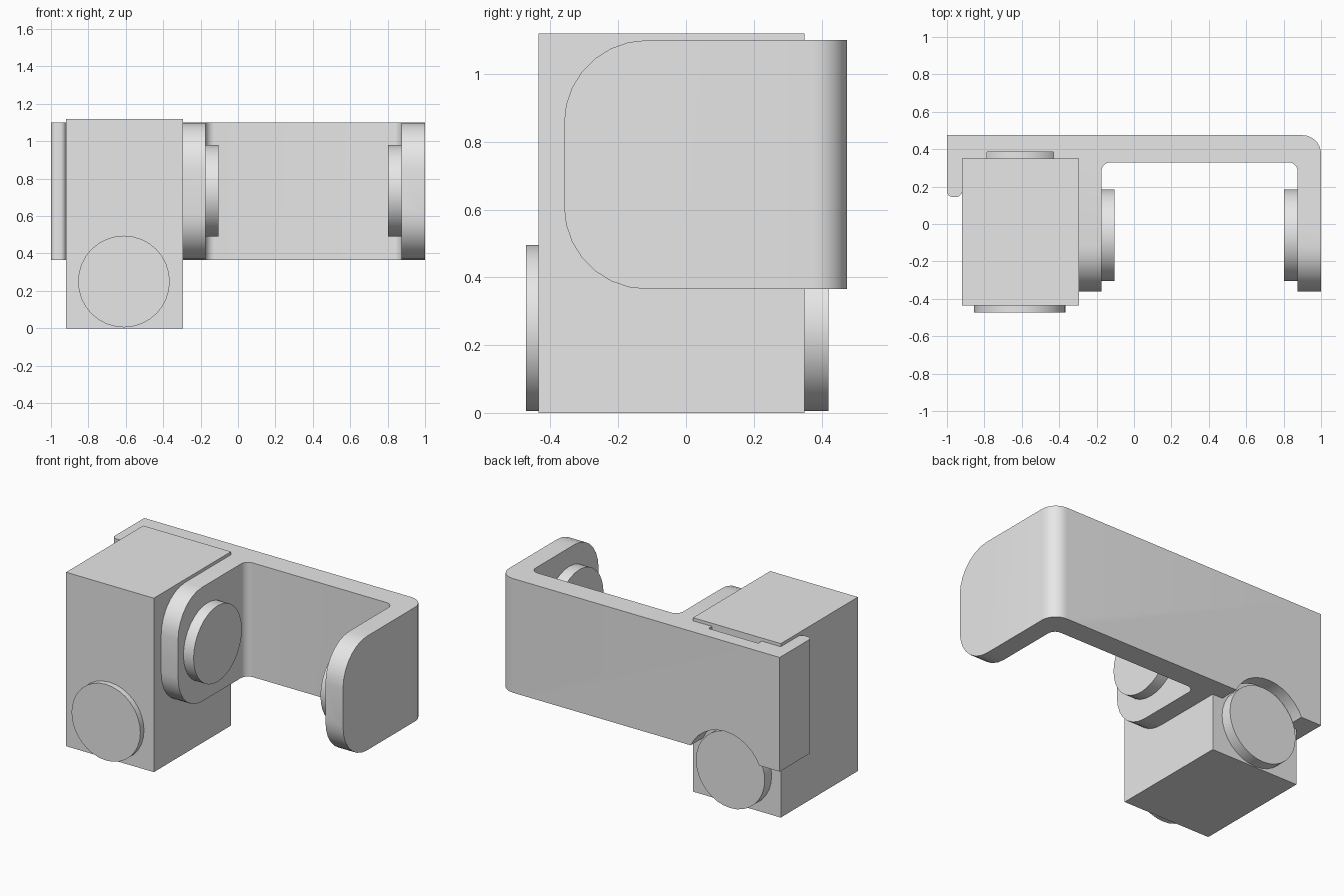
import bpy, bmesh, math
from mathutils import Vector, Matrix

if "Cube" in bpy.data.objects:
    bpy.data.objects.remove(bpy.data.objects["Cube"], do_unlink=True)

grey = bpy.data.materials.new("light grey")
grey.use_nodes = True
grey.diffuse_color = (0.8, 0.8, 0.8, 1)
grey.node_tree.nodes["Principled BSDF"].inputs["Base Color"].default_value = (0.8, 0.8, 0.8, 1)


def rounded(points, steps=7):
    """Outline from (u, v, radius) corners, each rounded by its radius."""
    out = []
    for i, (u, v, r) in enumerate(points):
        p = Vector((u, v))
        if r == 0:
            out.append(p)
            continue
        a = (Vector(points[i - 1][:2]) - p).normalized()
        b = (Vector(points[(i + 1) % len(points)][:2]) - p).normalized()
        for k in range(steps + 1):
            t = k / steps * math.pi / 2
            out.append(p + a * r * (1 - math.sin(t)) + b * r * (1 - math.cos(t)))
    return out


def add_object(name, bm):
    bmesh.ops.recalc_face_normals(bm, faces=bm.faces)
    mesh = bpy.data.meshes.new(name)
    bm.to_mesh(mesh)
    bm.free()
    mesh.materials.append(grey)
    obj = bpy.data.objects.new(name, mesh)
    bpy.context.collection.objects.link(obj)
    return obj


def prism(name, outline, axis, low, high):
    """Extrude an outline along x or z."""
    place = (lambda p: (low, p.x, p.y)) if axis == "x" else (lambda p: (p.x, p.y, low))
    bm = bmesh.new()
    face = bm.faces.new([bm.verts.new(place(p)) for p in outline])
    new = bmesh.ops.extrude_face_region(bm, geom=[face])["geom"]
    move = Vector((high - low, 0, 0)) if axis == "x" else Vector((0, 0, high - low))
    bmesh.ops.translate(bm, vec=move, verts=[g for g in new if isinstance(g, bmesh.types.BMVert)])
    return add_object(name, bm)


def block(name, low, high):
    low, high = Vector(low), Vector(high)
    bm = bmesh.new()
    bmesh.ops.create_cube(bm, size=1, matrix=Matrix.Translation((low + high) / 2)
                          @ Matrix.Diagonal((*(high - low), 1)))
    return add_object(name, bm)


def disc(name, centre, axis, depth, radius=0.245):
    turn = Matrix.Rotation(math.pi / 2, 4, "Y" if axis == "x" else "X")
    bm = bmesh.new()
    bmesh.ops.create_cone(bm, cap_ends=True, segments=32, radius1=radius, radius2=radius,
                          depth=depth, matrix=Matrix.Translation(centre) @ turn)
    return add_object(name, bm)


def smooth(obj):
    bpy.ops.object.select_all(action="DESELECT")
    obj.select_set(True)
    bpy.context.view_layer.objects.active = obj
    bpy.ops.object.shade_smooth_by_angle(angle=math.radians(35))


def cut(obj, cutter, operation):
    mod = obj.modifiers.new(operation.title(), "BOOLEAN")
    mod.operation, mod.object, mod.solver = operation, cutter, "EXACT"
    bpy.context.view_layer.objects.active = obj
    bpy.ops.object.modifier_apply(modifier=mod.name)
    bpy.data.objects.remove(cutter, do_unlink=True)


# Upright block with a disc low on its front and back
block("upright_block", (-0.92, -0.435, 0), (-0.295, 0.35, 1.12))
smooth(disc("front_disc", (-0.61, -0.453, 0.25), "y", 0.038))
smooth(disc("back_disc", (-0.61, 0.385, 0.25), "y", 0.07))

# Bracket plan: back plate, short hook, middle arm and left arm
plan = rounded([
    (-1, 0.475, 0), (-1, 0.145, 0.03), (-0.92, 0.145, 0.03), (-0.92, 0.35, 0),
    (-0.295, 0.35, 0), (-0.295, -0.36, 0), (-0.175, -0.36, 0), (-0.175, 0.33, 0.05),
    (0.875, 0.33, 0.05), (0.875, -0.36, 0), (1, -0.36, 0), (1, 0.475, 0.1)])
bracket = prism("bracket", plan, "z", 0.365, 1.1)

# Round the arm ends in side outline
side = rounded([(-0.36, 0.365, 0.245), (0.6, 0.365, 0), (0.6, 1.1, 0), (-0.36, 1.1, 0.245)])
cut(bracket, prism("side_outline", side, "x", -1.2, 1.2), "INTERSECT")

# Clearance notch for the back disc, and the slot above it
cut(bracket, disc("disc_clearance", (-0.61, 0.45, 0.25), "y", 0.3, 0.27), "DIFFERENCE")
cut(bracket, block("slot_cutter", (-0.785, 0.3, 0.4), (-0.43, 0.385, 1.3)), "DIFFERENCE")
smooth(bracket)

# Facing discs on the arms
for name, x in (("middle_arm_disc", -0.14), ("left_arm_disc", 0.838)):
    smooth(disc(name, (x, -0.06, 0.735), "x", 0.074))
